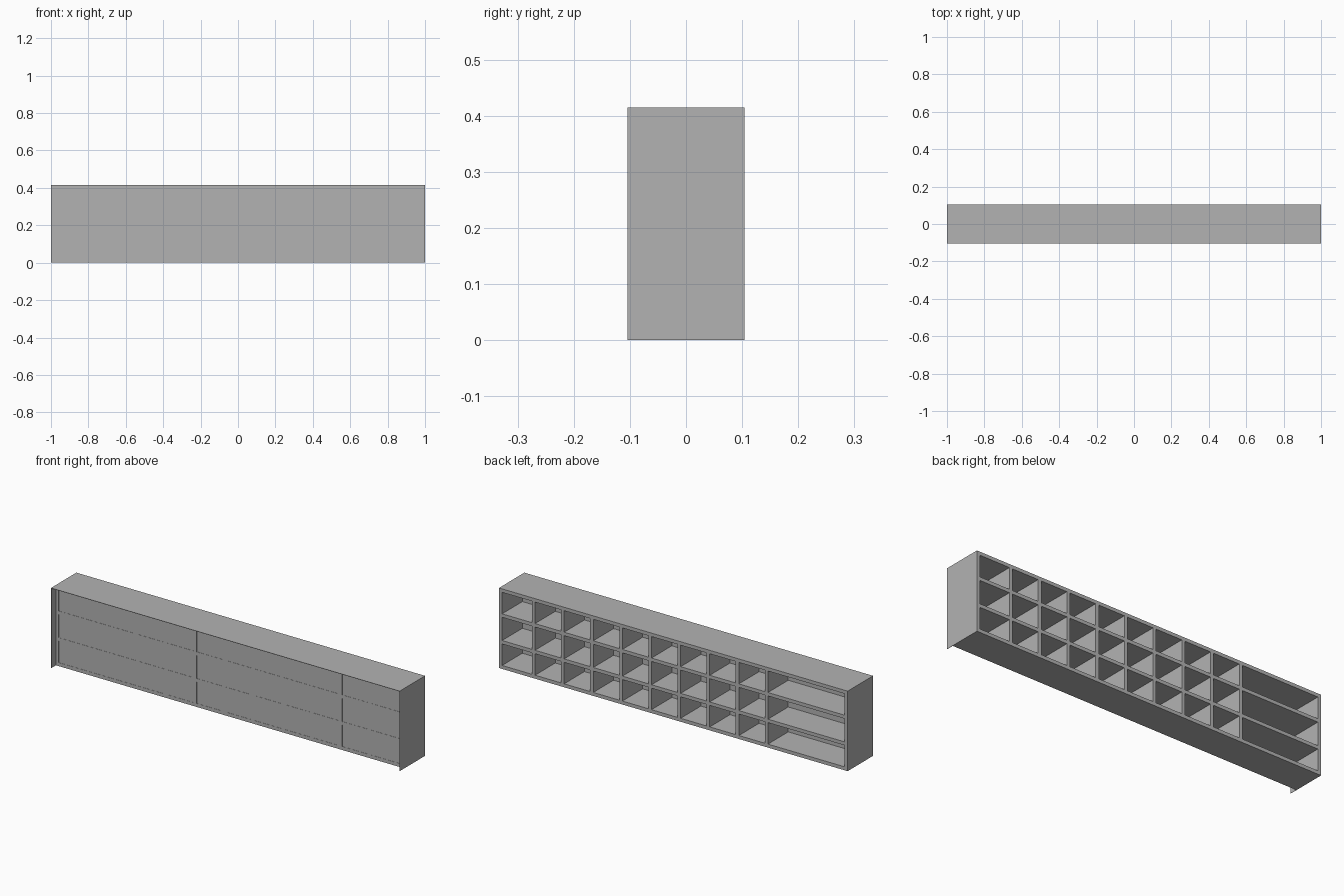
import bpy

cube = bpy.data.objects.get("Cube")
if cube:
    bpy.data.objects.remove(cube, do_unlink=True)

# One flat grey
grey = bpy.data.materials.new("plain_grey")
grey.use_nodes = True
colour = (0.45, 0.45, 0.45, 1)
grey.diffuse_color = colour
grey.node_tree.nodes["Principled BSDF"].inputs["Base Color"].default_value = colour

W, D, H = 1.0, 0.104, 0.415      # half width, half depth, height
T = 0.018                        # board thickness
PANEL = -0.066                   # outer face of the recessed panel
SHEET = 0.002                    # thin skirt in front of the panel


def board(name, low, high):
    """Box between two opposite corners."""
    bpy.ops.mesh.primitive_cube_add(size=1, location=[(a + b) / 2 for a, b in zip(low, high)])
    ob = bpy.context.object
    ob.name = name
    ob.scale = [b - a for a, b in zip(low, high)]
    bpy.ops.object.transform_apply(location=False, rotation=False, scale=True)
    ob.data.materials.append(grey)
    return ob


# Outer case
board("bottom_board", (-W, PANEL, 0), (W, D, T))
board("top_board", (-W, PANEL, H - T), (W, D, H))
for name, s in (("left", 1), ("right", -1)):
    x0, x1 = sorted((s * W, s * (W - T)))
    board(name + "_side", (x0, PANEL, T), (x1, D, H - T))
    x0, x1 = sorted((s * W, s * (W - SHEET)))
    board(name + "_skirt", (x0, -D, 0), (x1, PANEL, H))
board("top_skirt", (-W, -D, H - SHEET), (W, PANEL, H))

# Recessed panel closing the cells
board("panel", (T - W, PANEL + 0.001, T), (W - T, PANEL + 0.004, H - T))

# Shelves at each third of the height
for i in (1, 2):
    z = H * i / 3
    board(f"shelf_{i}", (T - W, PANEL, z - T / 2), (W - T, D, z + T / 2))

# Upright dividers, leaving one long bay at the right end
for i in range(9):
    x = -0.534 + 0.167 * i
    board(f"divider_{i + 1}", (x - T / 2, PANEL, T), (x + T / 2, D, H - T))
